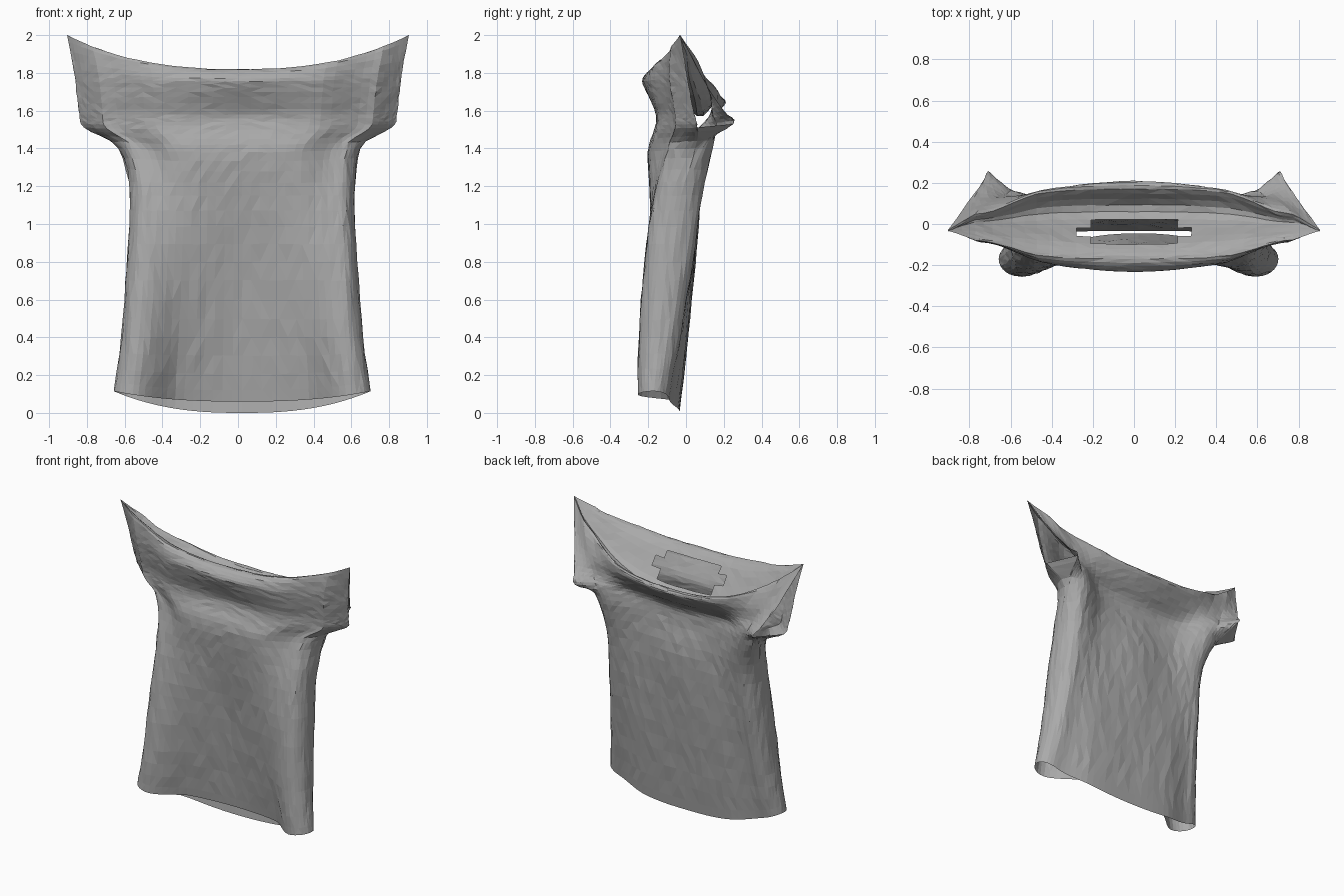
import bpy
import bmesh
import math
import random
from mathutils import Vector

if "Cube" in bpy.data.objects:
    bpy.data.objects.remove(bpy.data.objects["Cube"], do_unlink=True)
random.seed(4)

# Cross rows of the cloth: centre z, side z, half width,
# then y at the centre, inner fold, outer fold and side.
FRONT = [
    (.06, .115, .68, -.045, -.09, -.255, -.17),
    (.4, .4, .64, -.085, -.14, -.25, -.14),
    (.8, .8, .61, -.13, -.18, -.22, -.1),
    (1.15, 1.15, .595, -.18, -.19, -.17, -.05),
    (1.38, 1.4, .64, -.2, -.19, -.1, .05),
    (1.5, 1.51, .815, -.165, -.155, -.06, .06),
    (1.58, 1.58, .84, -.155, -.15, -.06, .045),
    (1.7, 1.7, .855, -.21, -.18, -.08, .02),
    (1.77, 1.82, .87, -.23, -.19, -.09, 0),
    (1.82, 2, .905, -.17, -.155, -.08, -.03),
]
SHOULDERS = [
    (1.77, 2, .905, -.1, -.08, -.05, -.03),
    (1.57, 2, .905, .06, .05, .01, -.03),
]
BACK = [
    (1.66, 2, .905, .17, .15, .05, -.03),
    (1.64, 1.75, .81, .21, .17, .12, .1),
    (1.56, 1.6, .74, .14, .12, .14, .2),
    (1.48, 1.53, .7, .06, .06, .16, .25),
    (1.38, 1.4, .64, .045, .055, .14, .05),
    (1.15, 1.15, .595, .075, .055, .085, -.05),
    (.8, .8, .61, .05, .04, .035, -.1),
    (.4, .4, .64, .01, .005, -.03, -.14),
    (0, .115, .68, -.035, -.04, -.09, -.17),
]
ROWS = [Vector(r) for r in FRONT + SHOULDERS + BACK]
STEPS, COLS = 4, 40
LAST = (len(ROWS) - 1) * STEPS
ARMPIT, CUFF = 4 * STEPS, 5 * STEPS
TIP, BACK_TIP = (len(FRONT) - 1) * STEPS, (len(FRONT) + 2) * STEPS
INNER, OUTER = .5, .85


def spline(points, i, t):
    """Smooth curve through points, between i and i + 1."""
    p = [points[max(0, min(len(points) - 1, i + k))] for k in (-1, 0, 1, 2)]
    m0, m1 = (p[2] - p[0]) / 2, (p[3] - p[1]) / 2
    s = t * t * (3 - 2 * t)
    return (p[1] * (1 - s) + p[2] * s
            + m0 * (t * (1 - t) ** 2) - m1 * (t * t * (1 - t)))


def cloth_point(row, u):
    zc, zs, width, centre, inner, outer, side = row
    a = abs(u)
    folds = [inner, centre, inner, outer, inner]
    if a < INNER:
        y = spline(folds, 1, a / INNER)
    elif a < OUTER:
        y = spline(folds, 2, (a - INNER) / (OUTER - INNER))
    else:
        # Rounded sides on the body, straight cloth on the sleeves
        t = min(1, (a - OUTER) / (1 - OUTER))
        rounding = max(0, min(1, (1.5 - zs) * 10))
        curl = 1 - math.sqrt(1 - t * t)
        y = outer + (side - outer) * (t + (curl - t) * rounding)
    z = zc + (min(zs, 2) - zc) * a ** 2.5
    lean = .022 * max(0, min(1, (1.45 - z) * 5))
    crumple = .003 if .15 < z < 1.4 else .002 if .15 < z < 1.95 else 0
    noise = Vector([random.uniform(-crumple, crumple) for _ in range(3)])
    return Vector((u * min(width, .905) + lean, y, z)) + noise


# Cloth grid running up the front, over the shoulders and down the back
bm = bmesh.new()
grid = []
for r in range(LAST + 1):
    row = spline(ROWS, min(r // STEPS, len(ROWS) - 2),
                 1 if r == LAST else (r % STEPS) / STEPS)
    line = []
    for c in range(COLS + 1):
        edge = c in (0, COLS)
        if edge and r >= LAST - ARMPIT:       # side seams
            line.append(grid[LAST - r][c])
        elif edge and TIP < r <= BACK_TIP:    # sleeve tips
            line.append(grid[TIP][c])
        else:
            u = math.sin((c / COLS - .5) * math.pi)
            line.append(bm.verts.new(cloth_point(row, u)))
    grid.append(line)


def add_face(corners):
    corners = list(dict.fromkeys(corners))
    if len(corners) > 2:
        bm.faces.new(corners)


for r in range(LAST):
    for c in range(COLS):
        quad = [grid[r][c], grid[r][c + 1], grid[r + 1][c + 1], grid[r + 1][c]]
        middle = sum((v.co for v in quad), Vector()) / 4
        # Neck opening between the shoulders
        in_neck = (TIP < r < BACK_TIP - STEPS
                   and (middle.x / .26) ** 2 + ((middle.y + .035) / .065) ** 2 < 1)
        if not in_neck:
            add_face(quad)

# Sleeve undersides joining front and back cloth
for c in (0, COLS):
    for r in range(ARMPIT, CUFF):
        strip = [grid[r][c], grid[r + 1][c], grid[LAST - r - 1][c], grid[LAST - r][c]]
        add_face(strip if c else strip[::-1])

bmesh.ops.triangulate(bm, faces=bm.faces[:])
bmesh.ops.recalc_face_normals(bm, faces=bm.faces[:])
mesh = bpy.data.meshes.new("draped_top")
bm.to_mesh(mesh)
bm.free()
shirt = bpy.data.objects.new("draped_top", mesh)
bpy.context.scene.collection.objects.link(shirt)

# Plain grey cloth
cloth = bpy.data.materials.new("grey_cloth")
cloth.use_nodes = True
colour = (.4, .4, .4, 1)
cloth.diffuse_color = colour
cloth.node_tree.nodes["Principled BSDF"].inputs["Base Color"].default_value = colour
mesh.materials.append(cloth)
